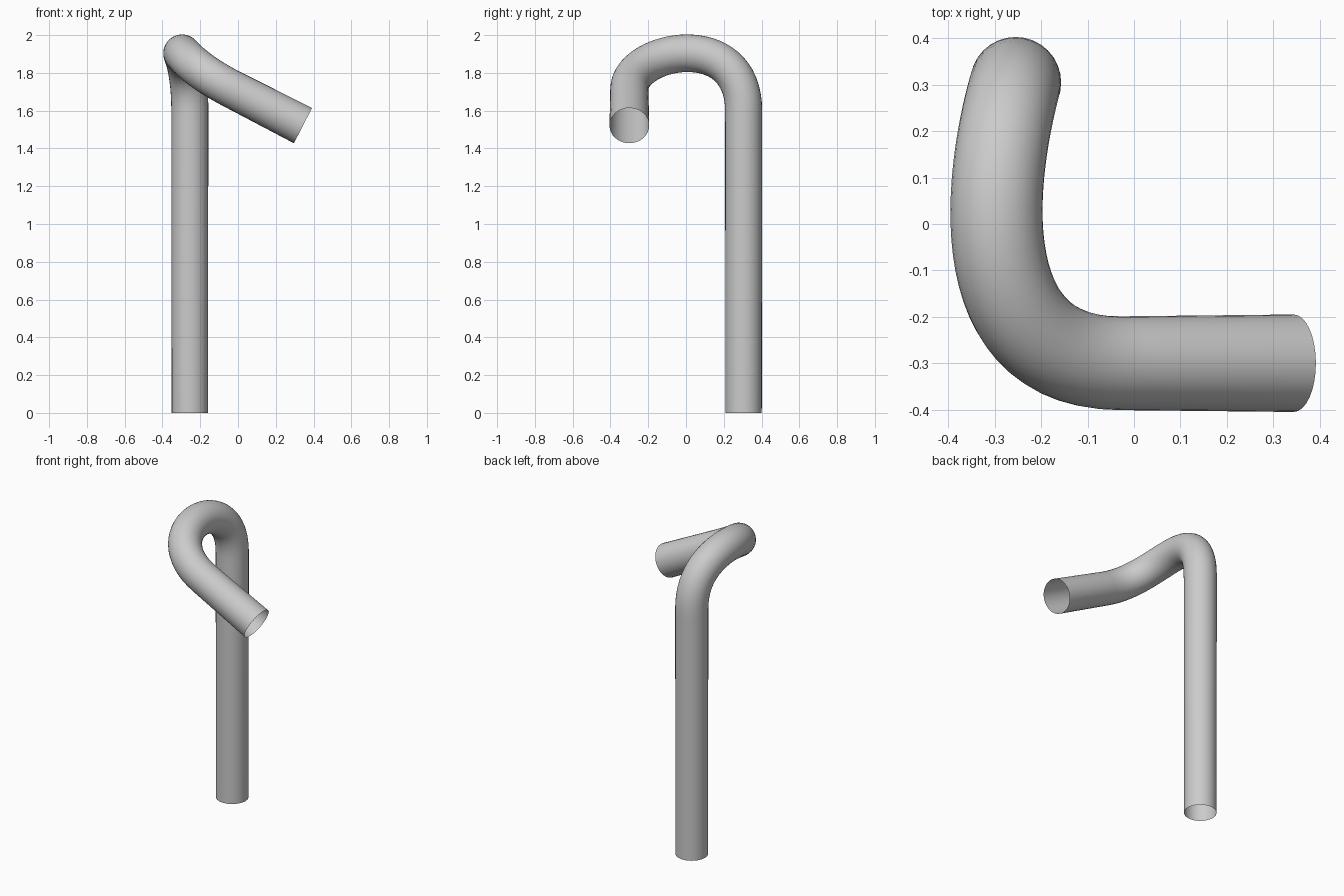
import bpy
from mathutils import Vector

cube = bpy.data.objects.get("Cube")
if cube:
    bpy.data.objects.remove(cube, do_unlink=True)

# Plain grey material
grey = bpy.data.materials.new("plain_grey")
grey.use_nodes = True
colour = (0.6, 0.6, 0.6, 1)
grey.diffuse_color = colour
grey.node_tree.nodes["Principled BSDF"].inputs["Base Color"].default_value = colour

# Centre line: foot, shoulder of the bend, end of the bend, open spout
foot = Vector((-0.255, 0.305, 0))
shoulder = Vector((-0.255, 0.305, 1.6))
bend_end = Vector((-0.03, -0.3, 1.713))
spout = Vector((0.344, -0.3, 1.521))
up = Vector((0, 0, 1))
out = (spout - bend_end).normalized()

# (point, direction, handle length before, handle length after, radius)
stations = [
    (foot, up, 0.5, 0.53, 0.096),
    (shoulder, up, 0.53, 0.45, 0.098),
    (bend_end, out, 0.46, 0.14, 0.101),
    (spout, out, 0.14, 0.14, 0.105),
]

curve = bpy.data.curves.new("bent_pipe", "CURVE")
curve.dimensions = "3D"
curve.resolution_u = 32
curve.bevel_depth = 1.0
curve.bevel_resolution = 14
curve.use_fill_caps = False
spline = curve.splines.new("BEZIER")
spline.bezier_points.add(len(stations) - 1)
for point, (co, direction, before, after, radius) in zip(spline.bezier_points, stations):
    point.handle_left_type = point.handle_right_type = "FREE"
    point.co = co
    point.handle_left = co - direction * before
    point.handle_right = co + direction * after
    point.radius = radius

# Open-ended pipe swept along the centre line
pipe = bpy.data.objects.new("bent_pipe", curve)
bpy.context.collection.objects.link(pipe)
bpy.ops.object.select_all(action="DESELECT")
pipe.select_set(True)
bpy.context.view_layer.objects.active = pipe
bpy.ops.object.convert(target="MESH")
pipe = bpy.context.object
pipe.data.materials.clear()
pipe.data.materials.append(grey)
bpy.ops.object.shade_smooth()
